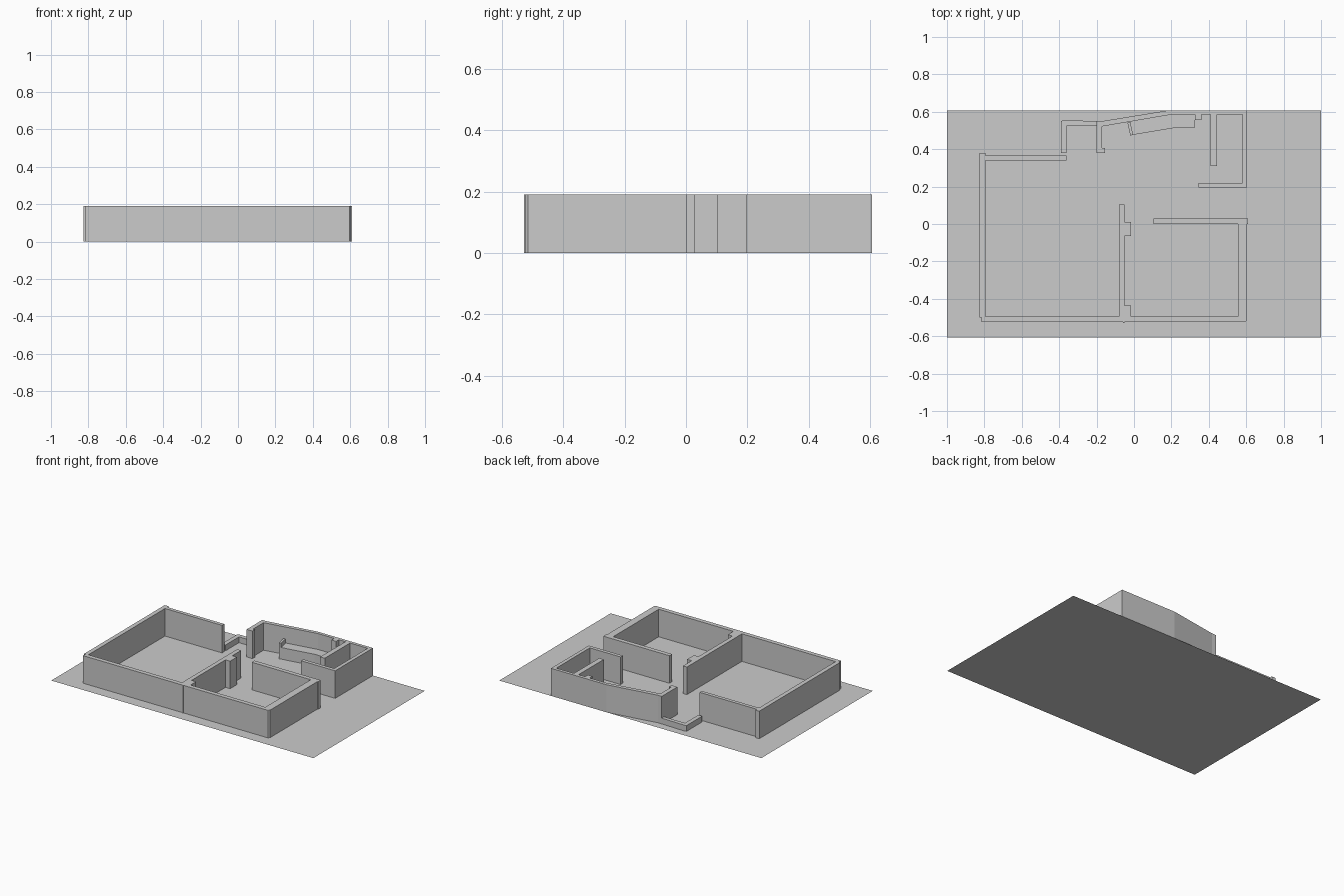
import bpy, bmesh

WALL_H = 0.19


def prism(name, outline, height):
    """Extrude a closed plan outline (x, y) up from the ground."""
    bm = bmesh.new()
    face = bm.faces.new([bm.verts.new((x, y, 0.0)) for x, y in outline])
    if height:
        top = bmesh.ops.extrude_face_region(bm, geom=[face], use_keep_orig=True)
        verts = [g for g in top["geom"] if isinstance(g, bmesh.types.BMVert)]
        bmesh.ops.translate(bm, verts=verts, vec=(0, 0, height))
    bmesh.ops.recalc_face_normals(bm, faces=bm.faces)
    me = bpy.data.meshes.new(name)
    bm.to_mesh(me)
    bm.free()
    ob = bpy.data.objects.new(name, me)
    bpy.context.collection.objects.link(ob)
    return ob


def rect(x0, x1, y0, y1):
    return [(x0, y0), (x1, y0), (x1, y1), (x0, y1)]


# Ground slab
prism("floor", rect(-1, 1, -0.607, 0.607), 0)

# Large left room: north and west walls and half of the front wall
prism("left_room_walls", [
    (-0.36, 0.34), (-0.36, 0.365), (-0.795, 0.365), (-0.795, 0.38),
    (-0.825, 0.38), (-0.825, -0.5), (-0.815, -0.5), (-0.815, -0.525),
    (-0.06, -0.525), (-0.06, -0.495), (-0.795, -0.495), (-0.795, 0.34)], WALL_H)

# Dividing wall with two short piers on its right side
prism("dividing_wall", [
    (-0.08, -0.495), (-0.015, -0.495), (-0.015, -0.435), (-0.05, -0.435),
    (-0.05, -0.065), (-0.015, -0.065), (-0.015, 0.01), (-0.05, 0.01),
    (-0.05, 0.105), (-0.08, 0.105)], WALL_H)
prism("front_joint_post", rect(-0.06, -0.05, -0.528, -0.495), WALL_H)

# Right room: front, east and north walls
prism("right_room_walls", [
    (-0.05, -0.525), (0.595, -0.525), (0.605, -0.515), (0.605, 0.0),
    (0.61, 0.0), (0.61, 0.03), (0.105, 0.03), (0.105, 0.0),
    (0.555, 0.0), (0.555, -0.495), (-0.05, -0.495)], WALL_H)

# Back rooms: slanted rear wall, partition and corner room
prism("back_room_walls", [
    (-0.2, 0.38), (-0.155, 0.38), (-0.155, 0.405), (-0.17, 0.405),
    (-0.17, 0.522), (0.2, 0.585), (0.58, 0.585), (0.58, 0.22),
    (0.345, 0.22), (0.345, 0.195), (0.605, 0.195), (0.605, 0.607),
    (0.18, 0.607), (-0.17, 0.55), (-0.2, 0.55)], WALL_H)
prism("partition", rect(0.41, 0.445, 0.31, 0.585), WALL_H)
prism("counter_end_pier", rect(0.325, 0.36, 0.555, 0.585), WALL_H)

# Low porch wall at the rear
prism("porch_low_wall", [
    (-0.39, 0.38), (-0.36, 0.38), (-0.36, 0.525), (-0.2, 0.525),
    (-0.2, 0.55), (-0.38, 0.555), (-0.39, 0.55)], 0.04)

# Counter along the slanted wall, with an upright end panel
prism("counter", [
    (-0.015, 0.475), (0.225, 0.515), (0.325, 0.515), (0.325, 0.585),
    (0.2, 0.585), (-0.025, 0.547)], 0.08)
prism("counter_end_panel", [
    (-0.02, 0.473), (-0.005, 0.476), (-0.02, 0.545), (-0.035, 0.542)], 0.11)
